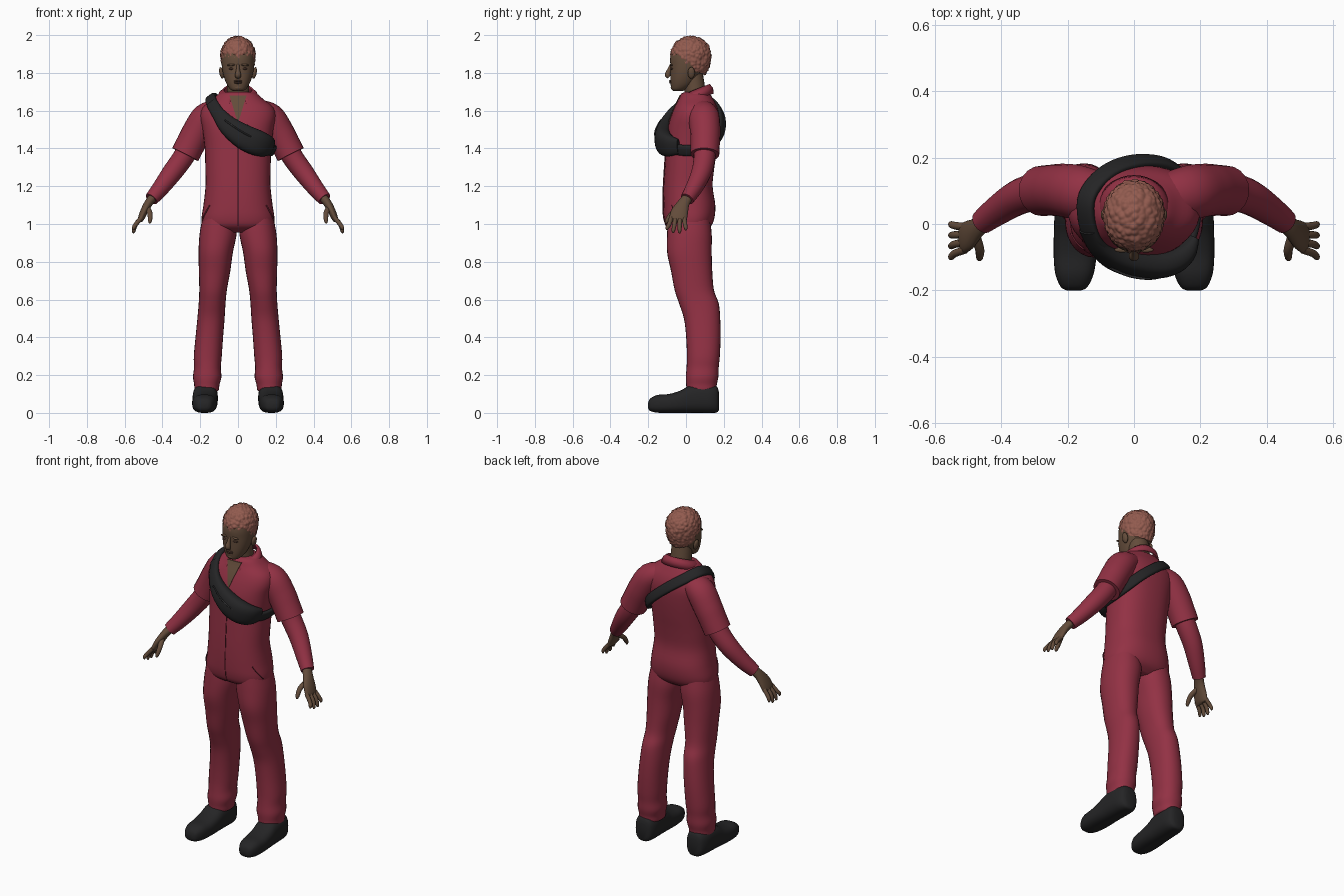
import bpy, bmesh, math
from mathutils import Vector, Matrix, noise

if "Cube" in bpy.data.objects:
    bpy.data.objects.remove(bpy.data.objects["Cube"])


def material(name, r, g, b):
    m = bpy.data.materials.new(name)
    m.diffuse_color = (r, g, b, 1)
    m.use_nodes = True
    m.node_tree.nodes["Principled BSDF"].inputs["Base Color"].default_value = m.diffuse_color
    return m


CLOTH = material("crimson_cloth", 0.29, 0.031, 0.058)
SEAM = material("dark_seam", 0.12, 0.014, 0.026)
SKIN = material("brown_skin", 0.125, 0.072, 0.043)
LIPS = material("dark_skin", 0.075, 0.038, 0.026)
HAIR = material("copper_hair", 0.29, 0.105, 0.078)
BLACK = material("black_fabric", 0.018, 0.018, 0.019)
GREY = material("grey_trim", 0.035, 0.035, 0.037)


def finish(name, bm, mat, angle=50):
    bmesh.ops.recalc_face_normals(bm, faces=bm.faces)
    mesh = bpy.data.meshes.new(name)
    bm.to_mesh(mesh)
    bm.free()
    mesh.materials.append(mat)
    ob = bpy.data.objects.new(name, mesh)
    bpy.context.collection.objects.link(ob)
    bpy.ops.object.select_all(action='DESELECT')
    ob.select_set(True)
    bpy.context.view_layer.objects.active = ob
    bpy.ops.object.shade_smooth_by_angle(angle=math.radians(angle))
    return ob


def spline(rows, k=4, closed=False):
    """Catmull-Rom interpolation of equal-length rows."""
    n, out = len(rows), []
    get = lambda i: rows[i % n] if closed else rows[max(0, min(n - 1, i))]
    for i in range(n if closed else n - 1):
        quad = [get(i + d) for d in (-1, 0, 1, 2)]
        for j in range(k):
            t = j / k
            out.append(tuple(
                b + 0.5 * t * (c - a + t * (2 * a - 5 * b + 4 * c - d + t * (3 * (b - c) + d - a)))
                for a, b, c, d in zip(*quad)))
    return out if closed else out + [tuple(rows[-1])]


def ring(c, u, v, ru, rv, p=2.0, n=28):
    pts = []
    for i in range(n):
        a = math.tau * i / n
        x, y = math.cos(a), math.sin(a)
        pts.append(c + u * math.copysign(abs(x) ** (2 / p), x) * ru
                   + v * math.copysign(abs(y) ** (2 / p), y) * rv)
    return pts


def loft(name, rings, mat, closed=False, angle=50):
    bm = bmesh.new()
    vs = [[bm.verts.new(p) for p in r] for r in rings]
    n = len(vs[0])
    for i in range(len(vs) if closed else len(vs) - 1):
        a, b = vs[i], vs[(i + 1) % len(vs)]
        for j in range(n):
            bm.faces.new((a[j], a[(j + 1) % n], b[(j + 1) % n], b[j]))
    if not closed:
        bm.faces.new(vs[0])
        bm.faces.new(vs[-1])
    return finish(name, bm, mat, angle)


X, Y, Z = Vector((1, 0, 0)), Vector((0, 1, 0)), Vector((0, 0, 1))


def stack(name, rows, mat, p=2.2):
    """Horizontal sections: z, half width, front y, back y."""
    return loft(name, [ring(Vector((0, (f + b) / 2, z)), X, Y, rx, (b - f) / 2, p, 40)
                       for z, rx, f, b in spline(rows)], mat)


def tube(name, rows, mat, ref=Y, centre=None, closed=False, p=2.0, n=20, s=1, k=4):
    """Path rows: x, y, z, radius along ref, radius across it."""
    rows = spline([(r[0] * s,) + tuple(r[1:]) for r in rows], k, closed)
    pts = [Vector(r[:3]) for r in rows]
    rings, m = [], len(pts)
    for i, r in enumerate(rows):
        if closed:
            t = pts[(i + 1) % m] - pts[i - 1]
        else:
            t = pts[min(i + 1, m - 1)] - pts[max(i - 1, 0)]
        t.normalize()
        u = (pts[i] - Vector(centre)) if centre else ref.copy()
        u = (u - t * u.dot(t)).normalized()
        rings.append(ring(pts[i], u, t.cross(u), r[3], r[4], p, n))
    return loft(name, rings, mat, closed)


def ball(name, loc, scale, mat, rot=0):
    bm = bmesh.new()
    bmesh.ops.create_icosphere(bm, subdivisions=3, radius=1)
    bm.transform(Matrix.Translation(loc) @ Matrix.Rotation(rot, 4, 'Y') @ Matrix.Diagonal((*scale, 1)))
    return finish(name, bm, mat)


# Jumpsuit body
TORSO = [(.955, .15, -.05, .09), (.985, .185, -.1, .13), (1.03, .193, -.117, .15),
         (1.1, .183, -.121, .155), (1.2, .172, -.119, .141), (1.3, .173, -.113, .15),
         (1.4, .176, -.106, .165), (1.5, .188, -.098, .176), (1.57, .2, -.08, .177),
         (1.62, .185, -.06, .165), (1.66, .135, -.04, .145), (1.69, .1, -.025, .125),
         (1.70, .07, 0, .1)]
stack("jumpsuit_body", TORSO, CLOTH, 2.4)


def front_y(z):
    rows = spline(TORSO, 8)
    for a, b in zip(rows, rows[1:]):
        if a[0] <= z <= b[0]:
            return a[2] + (b[2] - a[2]) * (z - a[0]) / (b[0] - a[0])
    return rows[-1][2]


def front_plate(name, z0, z1, w0, w1, mat):
    """Thin strip that follows the front of the body."""
    rings = []
    for i in range(17):
        t = i / 16
        z, w = z0 + (z1 - z0) * t, w0 + (w1 - w0) * t
        y = front_y(z)
        rings.append([Vector((x, y + d, z)) for x, d in
                      ((-w, -.003), (0, -.004), (w, -.003), (w, .004), (-w, .004))])
    loft(name, rings, mat)


front_plate("neck_opening", 1.54, 1.68, .002, .045, SKIN)
front_plate("front_zip", .99, 1.54, .002, .002, SEAM)

# Shirt collar, open at the front
bm = bmesh.new()
cols = []
for i in range(33):
    a = math.radians(-158 + 316 * i / 32)
    sx, cy = math.sin(a), math.cos(a)
    drop = (1 - cy) / 2
    tip = max(0, drop - .6) / .4
    top = Vector((.074 * sx, .05 + .072 * cy, 1.738 - .058 * drop))
    low = Vector(((.108 + .02 * tip) * sx, .045 + (.098 + .01 * tip) * cy, 1.69 - .06 * drop - .025 * tip))
    cols.append([bm.verts.new(q) for q in (top, (top + low) / 2 + Vector((.006 * sx, .006 * cy, .006)), low)])
for a, b in zip(cols, cols[1:]):
    for j in range(2):
        bm.faces.new((a[j], b[j], b[j + 1], a[j + 1]))
collar = finish("collar", bm, CLOTH)
mod = collar.modifiers.new("thickness", 'SOLIDIFY')
mod.thickness = .009
mod.offset = 0

# Limbs, hands and shoes
LEG = [(1.03, .10, .015, .088, .11), (.95, .105, .018, .098, .118), (.85, .118, .018, .091, .118),
       (.75, .124, .030, .083, .109), (.65, .132, .044, .073, .104), (.58, .137, .068, .071, .105),
       (.5, .143, .085, .072, .096), (.4, .152, .092, .073, .091), (.3, .160, .092, .074, .087),
       (.24, .162, .088, .071, .085), (.19, .163, .085, .075, .086), (.15, .165, .082, .067, .081),
       (.12, .166, .082, .064, .078), (.115, .166, .082, .05, .06)]
SHOE = [(-.201, .02, .025, .05), (-.19, .04, .01, .075), (-.15, .058, .001, .095), (-.09, .065, 0, .1),
        (-.03, .066, 0, .118), (.02, .066, 0, .145), (.08, .066, 0, .155), (.13, .063, 0, .15),
        (.163, .05, .002, .14), (.174, .03, .015, .11)]
for s, side in ((1, "left"), (-1, "right")):
    loft(side + "_trouser_leg", [ring(Vector((s * x, y, z)), X, Y, rx, ry, 2.2)
                                 for z, x, y, rx, ry in spline(LEG)], CLOTH)
    loft(side + "_shoe", [ring(Vector((s * (.175 - .03 * y), y, (a + b) / 2)), X, Z, w, (b - a) / 2, 2.7)
                          for y, w, a, b in spline(SHOE)], BLACK)
    tube(side + "_sleeve", [(.10, .085, 1.6, .07, .06), (.165, .095, 1.565, .082, .078),
                            (.215, .102, 1.49, .08, .079), (.25, .102, 1.425, .077, .077),
                            (.279, .1, 1.368, .076, .077)], CLOTH, s=s)
    tube(side + "_arm", [(.25, .1, 1.42, .058, .058), (.295, .097, 1.345, .057, .056),
                         (.35, .08, 1.27, .053, .053), (.41, .042, 1.19, .045, .045),
                         (.458, .006, 1.132, .037, .037)], CLOTH, s=s)
    tube(side + "_palm", [(.445, .014, 1.147, .027, .024), (.474, -.012, 1.11, .032, .022),
                          (.498, -.033, 1.065, .045, .02), (.515, -.043, 1.025, .046, .016),
                          (.52, -.044, 1.012, .038, .008)], SKIN, s=s)
    for i, finger in enumerate(("index", "middle", "ring", "little")):
        y0, y1, end = -.078 + .023 * i, -.1 + .033 * i, (.968, .953, .951, .966)[i]
        tube(f"{side}_{finger}_finger",
             [(.51, y0, 1.035, .012, .012), (.541, (y0 + y1) / 2, .998, .0115, .0115),
              (.552, y1, end + .012, .0095, .0095), (.551, y1, end, .004, .004)], SKIN, n=12, s=s)
    tube(side + "_thumb", [(.48, -.035, 1.085, .016, .014), (.466, -.075, 1.055, .014, .013),
                           (.466, -.1, 1.02, .011, .011), (.468, -.106, 1.004, .005, .005)],
         SKIN, ref=X, n=12, s=s)
    # Face parts that come in pairs
    ball(side + "_ear", (s * .087, .028, 1.80), (.012, .019, .031), SKIN, s * .2)
    ball(side + "_eye", (s * .034, -.074, 1.822), (.016, .008, .006), LIPS)
    ball(side + "_brow", (s * .036, -.078, 1.842), (.023, .008, .006), SKIN, s * .08)
    # Trouser pocket seam
    tube(side + "_pocket_seam", [(.15, -.077, 1.1, .002, .004), (.172, -.058, 1.06, .002, .004),
                                 (.19, -.028, 1.02, .002, .004)], SEAM, n=8, s=s)

# Neck and head
tube("neck", [(0, .055, 1.58, .06, .064), (0, .05, 1.68, .056, .06), (0, .035, 1.79, .055, .058)], SKIN)
stack("head", [(1.703, .022, -.063, -.02), (1.712, .04, -.076, .0), (1.735, .057, -.081, .035),
               (1.765, .070, -.083, .06), (1.80, .080, -.083, .083), (1.84, .086, -.083, .105),
               (1.88, .087, -.083, .115), (1.92, .082, -.07, .112), (1.96, .06, -.04, .09)], SKIN, 2.2)
tube("nose", [(0, -.078, 1.845, .007, .007), (0, -.088, 1.815, .012, .010), (0, -.097, 1.79, .015, .016),
              (0, -.090, 1.777, .010, .014)], SKIN, n=14)
ball("upper_lip", (0, -.081, 1.757), (.023, .009, .005), LIPS)
ball("lower_lip", (0, -.080, 1.748), (.020, .009, .006), LIPS)
ball("chin", (0, -.066, 1.722), (.024, .015, .014), SKIN)

# Curly hair cap with a sloping hairline
bm = bmesh.new()
bmesh.ops.create_icosphere(bm, subdivisions=6, radius=1)
for v in bm.verts:
    d = v.co.copy()
    p = Vector((d.x * .092, .026 + d.y * .107, 1.895 + d.z * (.1 if d.z > 0 else .15)))
    bump = .5 - noise.voronoi(p * 55)[0][0]
    v.co = p + d * .010 * bump
low = [v for v in bm.verts if v.co.z < 1.862 - .42 * (v.co.y + .08)]
bmesh.ops.delete(bm, geom=low, context='VERTS')
finish("curly_hair", bm, HAIR, 60)

# Cross-body strap and bag
CORE = (0, .04, 1.47)
STRAP = [(-.145, .07, 1.672), (-.09, .15, 1.64), (0, .188, 1.575), (.1, .182, 1.49), (.165, .128, 1.42),
         (.186, .05, 1.39), (.155, -.065, 1.40), (.05, -.115, 1.46), (-.05, -.1, 1.53), (-.125, -.045, 1.62)]
tube("bag_strap", [q + (.013, .03) for q in STRAP], BLACK, centre=CORE, closed=True, p=3, k=6)
tube("bag", [(-.14, -.02, 1.64, .014, .03), (-.105, -.075, 1.585, .02, .035), (-.05, -.108, 1.52, .033, .052),
             (.03, -.122, 1.462, .043, .066), (.10, -.115, 1.43, .043, .068), (.15, -.085, 1.415, .034, .058),
             (.178, -.04, 1.41, .015, .04)], BLACK, centre=CORE, p=2.5, n=28)
tube("bag_zip", [(-.07, -.134, 1.55, .004, .004), (-.01, -.158, 1.507, .004, .004),
                 (.06, -.164, 1.467, .004, .004), (.13, -.142, 1.444, .004, .004)], GREY, n=8)
